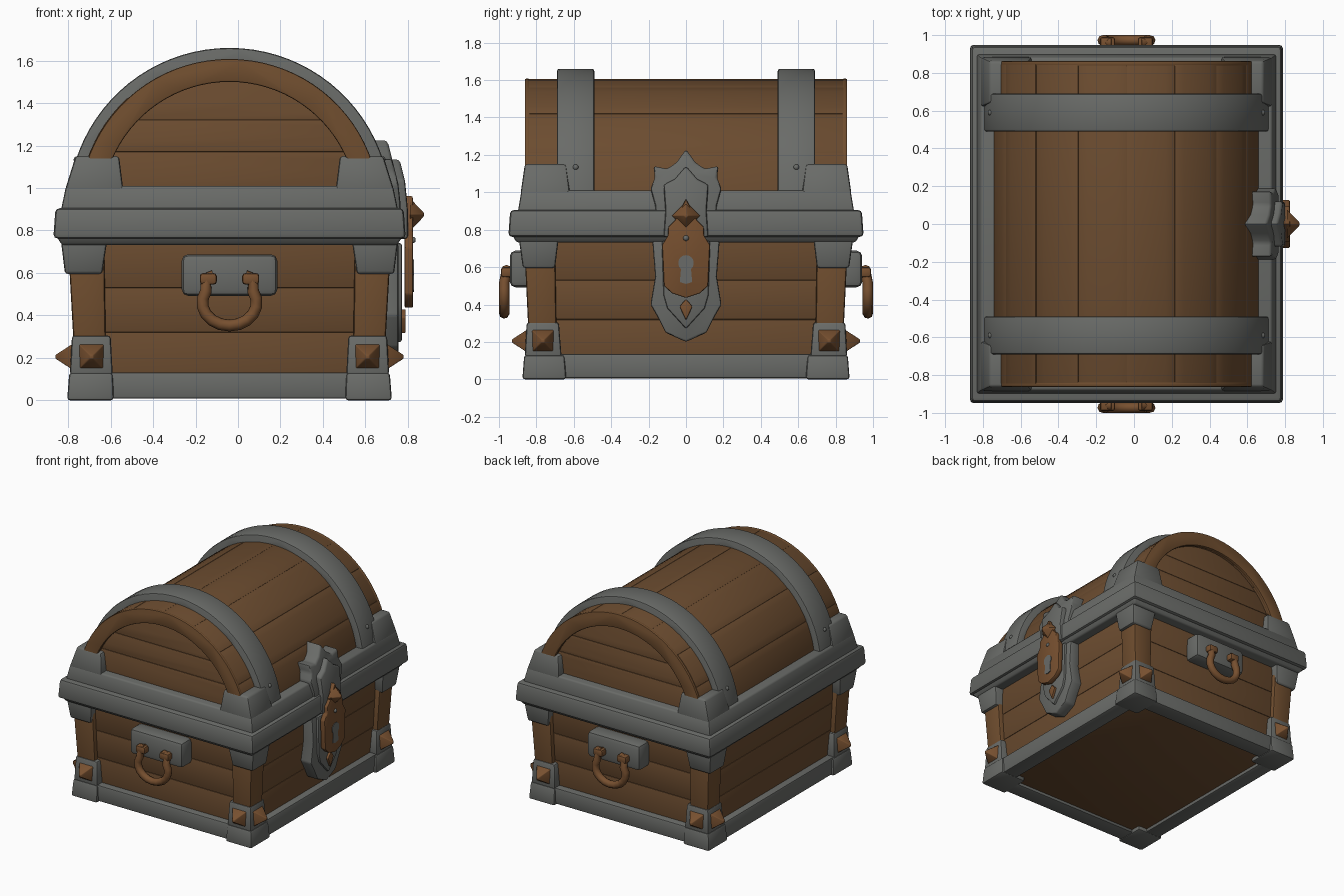
import bpy, bmesh, random
from math import sin, cos, pi, radians, sqrt
from mathutils import Matrix, Vector

random.seed(4)
if "Cube" in bpy.data.objects:
    bpy.data.objects.remove(bpy.data.objects["Cube"], do_unlink=True)

CX = -0.04        # chest centre line; the lock sticks out on +x
ARC_Z = 0.90      # height of the lid's arc centre
SIGNS = (-1, 1)
CORNERS = [(sx, sy) for sx in SIGNS for sy in SIGNS]
made = []


def material(name, rgb):
    m = bpy.data.materials.new(name)
    m.use_nodes = True
    m.diffuse_color = (*rgb, 1)
    m.node_tree.nodes["Principled BSDF"].inputs["Base Color"].default_value = (*rgb, 1)
    return m


WOOD = material("plank brown", (0.148, 0.072, 0.029))
TRIM = material("trim brown", (0.160, 0.075, 0.028))
METAL = material("iron grey", (0.142, 0.147, 0.138))
COPPER = material("copper brown", (0.185, 0.080, 0.029))


def finish(bm, name, mat, bevel=0.0):
    """Bevel the hard edges and turn the bmesh into an object."""
    bmesh.ops.recalc_face_normals(bm, faces=bm.faces[:])
    if bevel:
        hard = [e for e in bm.edges if e.calc_face_angle(0) > 0.5]
        bmesh.ops.bevel(bm, geom=hard, offset=bevel, segments=2, profile=0.5,
                        affect='EDGES', clamp_overlap=True)
    mesh = bpy.data.meshes.new(name)
    bm.to_mesh(mesh)
    bm.free()
    mesh.materials.append(mat)
    ob = bpy.data.objects.new(name, mesh)
    bpy.context.collection.objects.link(ob)
    made.append(ob)
    return ob


def loft(name, mat, low, high, z0, z1, bevel=0.012):
    """Box between two rectangles (x0, x1, y0, y1), x measured from CX."""
    bm = bmesh.new()
    rings = []
    for (x0, x1, y0, y1), z in ((low, z0), (high, z1)):
        rings.append([bm.verts.new((CX + x, y, z))
                      for x, y in ((x0, y0), (x1, y0), (x1, y1), (x0, y1))])
    a, b = rings
    bm.faces.new(a)
    bm.faces.new(b)
    for i in range(4):
        j = (i + 1) % 4
        bm.faces.new((a[i], a[j], b[j], b[i]))
    return finish(bm, name, mat, bevel)


def slab(name, mat, low, high, z0, z1, bevel=0.012):
    """Centred tapered box from half sizes."""
    return loft(name, mat, (-low[0], low[0], -low[1], low[1]),
                (-high[0], high[0], -high[1], high[1]), z0, z1, bevel)


def corners(name, mat, low, high, z0, z1, bevel=0.014):
    """Same corner block on all four corners, from (x in, x out, y in, y out)."""
    for sx, sy in CORNERS:
        rects = [(sx * r[0], sx * r[1], sy * r[2], sy * r[3]) for r in (low, high)]
        loft(name, mat, *rects, z0, z1, bevel)


def extrude(name, mat, pts, axis, a, b, bevel=0.008):
    """Prism: pts are (x, z) for axis y, or (y, z) for axis x."""
    bm = bmesh.new()
    put = (lambda p, d: (CX + p[0], d, p[1])) if axis == 'y' else (lambda p, d: (d, p[0], p[1]))
    lo = [bm.verts.new(put(p, a)) for p in pts]
    hi = [bm.verts.new(put(p, b)) for p in pts]
    bm.faces.new(lo)
    bm.faces.new(hi)
    for i in range(len(pts)):
        j = (i + 1) % len(pts)
        bm.faces.new((lo[i], lo[j], hi[j], hi[i]))
    return finish(bm, name, mat, bevel)


def arc(r, a0, a1, n):
    return [(r * cos(radians(a0 + (a1 - a0) * i / n)),
             ARC_Z + r * sin(radians(a0 + (a1 - a0) * i / n))) for i in range(n + 1)]


def arch(name, mat, r0, r1, a0, a1, y0, y1, n, bevel=0.008):
    extrude(name, mat, arc(r1, a0, a1, n) + arc(r0, a1, a0, n), 'y', y0, y1, bevel)


def mirrored(half):
    """Close a right-hand outline, listed top to bottom, over the centre line."""
    return half + [(-y, z) for y, z in reversed(half) if y > 0]


def stud(name, pos, direction, size, height, spin=pi / 4):
    """Four-sided pyramid nail head."""
    bm = bmesh.new()
    rot = Vector(direction).to_track_quat('Z', 'Y').to_matrix().to_4x4()
    mat = Matrix.Translation(pos) @ rot @ Matrix.Rotation(spin, 4, 'Z') \
        @ Matrix.Translation((0, 0, height / 2))
    bmesh.ops.create_cone(bm, cap_ends=True, segments=4, radius1=size * 0.71,
                          radius2=0.012, depth=height, matrix=mat)
    return finish(bm, name, COPPER, 0.004)


def rivet(name, pos):
    bm = bmesh.new()
    bmesh.ops.create_icosphere(bm, subdivisions=2, radius=0.016, matrix=Matrix.Translation(pos))
    finish(bm, name, METAL)


# Body: stacked planks, tapering towards the floor
cuts = (0.03, 0.32, 0.53, 0.78)
for z0, z1 in zip(cuts, cuts[1:]):
    lo, hi = [(0.685 + 0.05 * z, 0.795 + 0.05 * z) for z in (z0, z1)]
    slab("body_plank", WOOD, lo, hi, z0, z1, 0.005)
corners("corner_post", TRIM, (0.58, 0.725, 0.69, 0.835), (0.59, 0.76, 0.70, 0.865), 0.1, 0.72)

# Base frame, corner feet and brackets
for s in SIGNS:
    side = (s * 0.62, s * 0.745, -0.84, 0.84)
    end = (-0.73, 0.73, s * 0.72, s * 0.855)
    loft("base_side_rail", METAL, side, side, 0.005, 0.135)
    loft("base_end_rail", METAL, end, end, 0.008, 0.132)
corners("corner_foot", METAL, (0.545, 0.765, 0.64, 0.875), (0.55, 0.755, 0.65, 0.865), 0, 0.13)
corners("corner_bracket", METAL, (0.55, 0.752, 0.665, 0.862), (0.56, 0.742, 0.68, 0.852), 0.12, 0.305)
corners("top_corner_cap", METAL, (0.60, 0.775, 0.70, 0.872), (0.575, 0.795, 0.68, 0.895), 0.595, 0.76)
for sx, sy in CORNERS:
    stud("corner_stud", (CX + sx * 0.65, sy * 0.85, 0.205), (0, sy, 0), 0.12, 0.08)
    stud("corner_stud", (CX + sx * 0.74, sy * 0.765, 0.205), (sx, 0, 0), 0.12, 0.08)

# Stepped metal rim
slab("rim_lip", METAL, (0.79, 0.905), (0.82, 0.935), 0.732, 0.78, 0.010)
slab("rim_lower", METAL, (0.83, 0.95), (0.82, 0.94), 0.762, 0.905, 0.02)
slab("rim_upper", METAL, (0.795, 0.90), (0.77, 0.88), 0.89, 1.01, 0.012)
corners("lid_corner_block", METAL, (0.50, 0.775, 0.62, 0.885), (0.52, 0.725, 0.64, 0.862), 0.99, 1.15)

# Curved lid planks, edged by an arch at each end
PLANKS = 8
for i in range(PLANKS):
    a0, a1 = 5 + i * 170 / PLANKS, 5 + (i + 1) * 170 / PLANKS
    arch("lid_plank", WOOD, 0.605, 0.709 + random.uniform(-0.003, 0.003), a0, a1, -0.845, 0.845, 5, 0.003)
for s in SIGNS:
    arch("lid_end_arch", TRIM, 0.60, 0.708, 5, 175, s * 0.835, s * 0.862, 40, 0.008)

# Recessed planks closing the lid ends
R = 0.63
levels = (0.95, 1.17, 1.32, R + ARC_Z - 0.003)
for z0, z1 in zip(levels, levels[1:]):
    edge = [z0 + (z1 - z0) * i / 6 for i in range(7)]
    pts = [(sqrt(R * R - (z - ARC_Z) ** 2), z) for z in edge]
    pts += [(-x, z) for x, z in reversed(pts)]
    extrude("lid_end_plank", WOOD, pts, 'y', -0.82, 0.82, 0.004)

# Metal bands over the lid, with rivets
for s in SIGNS:
    arch("lid_band", METAL, 0.66, 0.76, 4, 176, s * 0.49, s * 0.69, 40, 0.012)
    for t in SIGNS:
        x, z = arc(0.756, 18, 18, 1)[0]
        rivet("band_rivet", (CX + t * x, s * 0.59, z))

# End handles on bevelled mounts
for s in SIGNS:
    mount = [(-0.225, 0.492), (0.225, 0.492), (0.225, 0.688), (-0.225, 0.688)]
    extrude("handle_mount", METAL, mount, 'y', s * 0.80, s * 0.942, 0.03)
    cu = bpy.data.curves.new("handle_ring", 'CURVE')
    cu.dimensions = '3D'
    cu.bevel_depth = 0.028
    cu.bevel_resolution = 2
    cu.use_fill_caps = True
    path = [(-0.075, 0.585), (-0.11, 0.575)]
    path += [(0.128 * cos(radians(a)), 0.46 + 0.108 * sin(radians(a))) for a in range(150, 391, 20)]
    path += [(0.11, 0.575), (0.075, 0.585)]
    sp = cu.splines.new('POLY')
    sp.points.add(len(path) - 1)
    for p, (x, z) in zip(sp.points, path):
        p.co = (CX + x, s * (0.972 if z < 0.57 else 0.96), z, 1)
    cu.materials.append(COPPER)
    ring = bpy.data.objects.new("handle_ring", cu)
    bpy.context.collection.objects.link(ring)
    for sx in SIGNS:
        bm = bmesh.new()
        bmesh.ops.create_cube(bm, size=1, matrix=Matrix.Translation((CX + sx * 0.1, s * 0.955, 0.572))
                              @ Matrix.Diagonal((0.08, 0.07, 0.055, 1)))
        finish(bm, "handle_knob", COPPER, 0.015)

# Lock: upper and lower ornate plates, the upper ones leaning back along the lid
upper = [(0, 1.23), (0.05, 1.16), (0.10, 1.125), (0.175, 1.14), (0.165, 1.08),
         (0.19, 1.02), (0.165, 0.93), (0.15, 0.76)]
lower = [(0.18, 0.74), (0.165, 0.55), (0.19, 0.40), (0.15, 0.33), (0.11, 0.25), (0, 0.20)]
inner = [(0, 1.14), (0.06, 1.07), (0.12, 1.04), (0.11, 0.90), (0.12, 0.76)]
base = [(0.13, 0.74), (0.12, 0.45), (0.10, 0.38), (0, 0.27)]
leaning = [extrude("lock_upper_plate", METAL, mirrored(upper), 'x', 0.60, 0.765, 0.014),
           extrude("lock_upper_boss", METAL, mirrored(inner), 'x', 0.70, 0.80, 0.014)]
for ob in leaning:
    for v in ob.data.vertices:
        v.co.x -= 0.25 * max(0, v.co.z - 0.98)
extrude("lock_lower_plate", METAL, mirrored(lower), 'x', 0.66, 0.755, 0.012)
extrude("lock_lower_boss", METAL, mirrored(base), 'x', 0.70, 0.772, 0.010)

# Copper hasp, keyhole and small spade ornament
hasp = [(0, 0.965), (0.06, 0.85), (0.095, 0.815), (0.095, 0.77), (0.128, 0.72),
        (0.118, 0.50), (0.075, 0.46), (0, 0.435)]
spade = [(0, 0.43), (0.035, 0.39), (0, 0.315)]
key = [(0.042 * sin(radians(a)), 0.622 + 0.042 * cos(radians(a))) for a in range(0, 141, 20)]
extrude("hasp", COPPER, mirrored(hasp), 'x', 0.785, 0.825, 0.008)
extrude("spade_ornament", COPPER, mirrored(spade), 'x', 0.76, 0.79, 0.005)
extrude("keyhole", METAL, mirrored(key + [(0.033, 0.52), (0, 0.51)]), 'x', 0.822, 0.829, 0)
stud("hasp_stud", (0.81, 0, 0.875), (1, 0, 0), 0.11, 0.065, 0)
rivet("hasp_rivet", (0.822, 0, 0.755))

# Soft shading with crisp edges
bpy.ops.object.select_all(action='DESELECT')
for ob in made:
    ob.select_set(True)
bpy.context.view_layer.objects.active = made[0]
bpy.ops.object.shade_smooth_by_angle(angle=radians(40))
